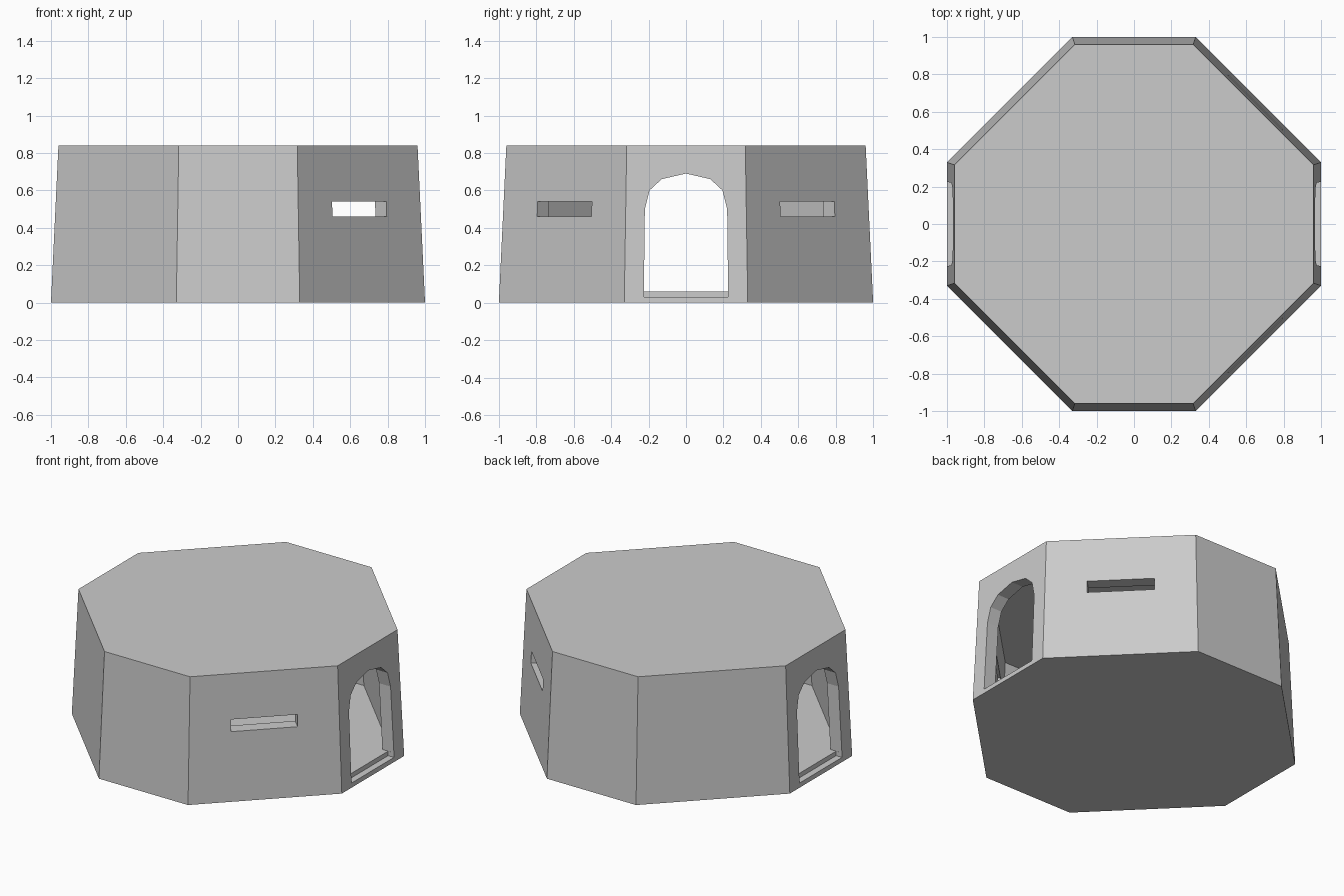
import bpy, bmesh, math
from mathutils import Matrix

if "Cube" in bpy.data.objects:
    bpy.data.objects.remove(bpy.data.objects["Cube"])


def make_object(name, bm):
    bmesh.ops.recalc_face_normals(bm, faces=bm.faces)
    mesh = bpy.data.meshes.new(name)
    bm.to_mesh(mesh)
    bm.free()
    ob = bpy.data.objects.new(name, mesh)
    bpy.context.collection.objects.link(ob)
    return ob


def loft(name, bottom, top):
    # closed solid between two matching outlines
    bm = bmesh.new()
    a = [bm.verts.new(p) for p in bottom]
    b = [bm.verts.new(p) for p in top]
    bm.faces.new(a)
    bm.faces.new(b)
    n = len(a)
    for i in range(n):
        bm.faces.new((a[i], a[(i + 1) % n], b[(i + 1) % n], b[i]))
    return make_object(name, bm)


def box(name, size, centre, angle=0):
    bm = bmesh.new()
    bmesh.ops.create_cube(bm, size=1)
    bm.transform(Matrix.Rotation(angle, 4, 'Z') @ Matrix.Translation(centre)
                 @ Matrix.Diagonal((*size, 1)))
    return make_object(name, bm)


def octagon(inset, z):
    # tapering outline of the walls, moved inward by the inset
    k = 1 - 0.04 * z / 0.84
    a = k - inset
    b = 0.33 * k - inset * math.tan(math.pi / 8)
    return [(x, y, z) for x, y in ((a, -b), (a, b), (b, a), (-b, a),
                                   (-a, b), (-a, -b), (-b, -a), (b, -a))]


def cut(target, cutter):
    mod = target.modifiers.new("cut", 'BOOLEAN')
    mod.operation = 'DIFFERENCE'
    mod.solver = 'EXACT'
    mod.object = cutter
    bpy.context.view_layer.objects.active = target
    bpy.ops.object.modifier_apply(modifier=mod.name)
    bpy.data.objects.remove(cutter)


# Tapered octagonal shell with a hollow room
bunker = loft("bunker_shell", octagon(0, 0), octagon(0, 0.84))
cut(bunker, loft("room_cutter", octagon(0.085, 0.06), octagon(0.085, 0.77)))

# Arched doorways through both ends
half = [(0.225, 0.06), (0.22, 0.5), (0.195, 0.6), (0.13, 0.66)]
arch = half + [(0, 0.69)] + [(-y, z) for y, z in reversed(half)]
# each doorway starts inside the room so the floor stays whole
for s in (1, -1):
    cut(bunker, loft("door_cutter", [(s * 0.8, y, z + 0.0002) for y, z in arch],
                     [(s * 1.2, y, z + 0.0002) for y, z in arch]))
    # lowered outer sill
    cut(bunker, box("sill_cutter", (0.2, 0.449, 0.05), (s * 1.055, 0, 0.055)))

# Viewing slits in the four diagonal walls
for i in range(4):
    cut(bunker, box("slit_cutter", (0.3, 0.41, 0.08), (0.92, 0, 0.5),
                    math.radians(45 + 90 * i)))
